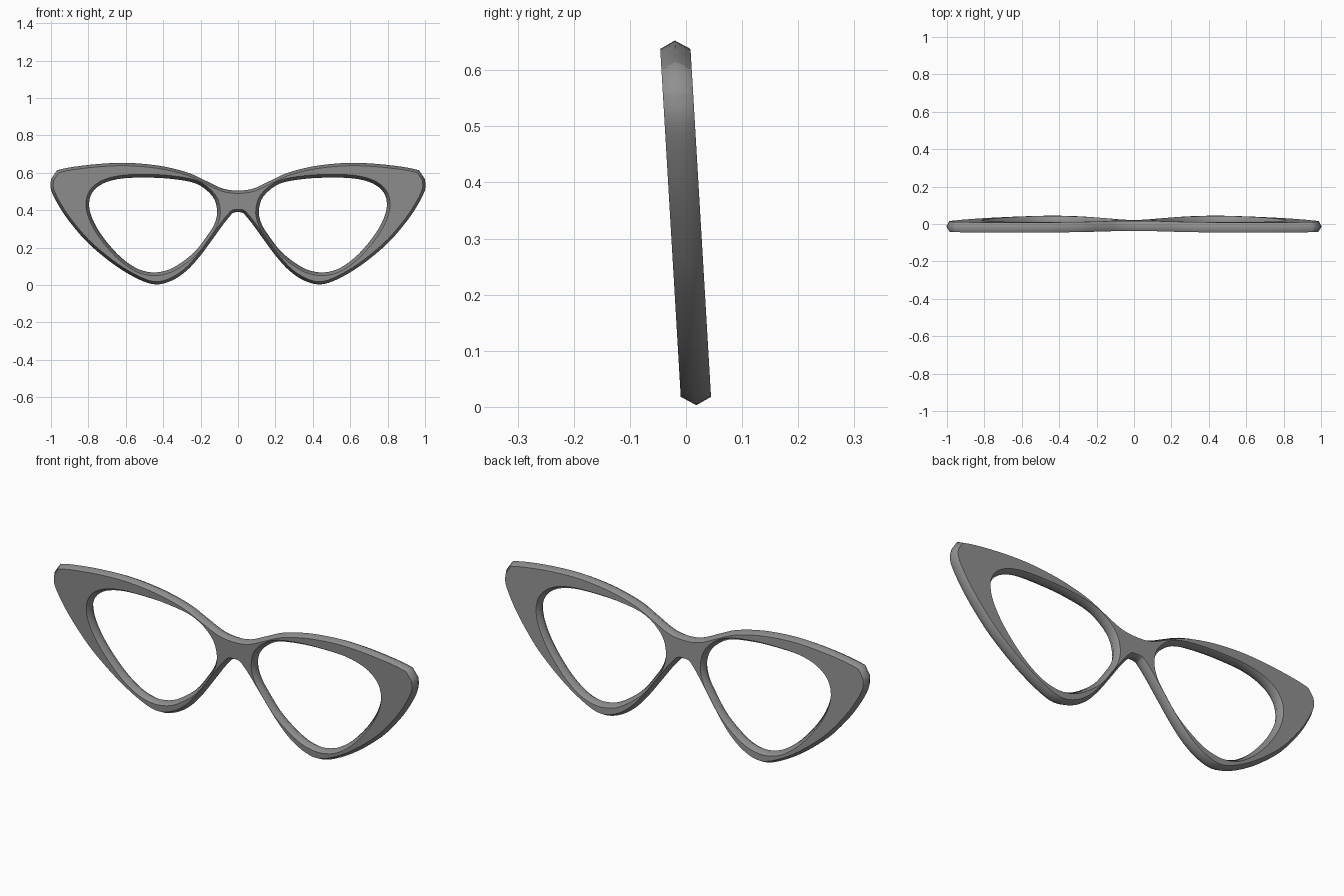
import bpy, bmesh
from mathutils import Vector

if "Cube" in bpy.data.objects:
    bpy.data.objects.remove(bpy.data.objects["Cube"])

HALF_THICK = 0.027
BEVEL = 0.015

# Right half of the outer silhouette, clockwise from bridge top to bridge underside
TOP = [(0, .505), (.08, .515), (.17, .556), (.26, .598), (.38, .63), (.5, .647),
       (.62, .653), (.757, .646), (.89, .63), (.967, .614)]
SIDE = [(1, .565), (.999, .505), (.947, .405), (.878, .31), (.787, .21), (.653, .102),
        (.53, .03), (.44, .003), (.355, .023), (.275, .076), (.205, .152),
        (.135, .246), (.072, .333), (.032, .38), (.018, .388), (0, .389)]
# Lens opening, clockwise
LENS = [(.112, .4), (.137, .475), (.222, .541), (.355, .567), (.49, .574), (.623, .569),
        (.72, .543), (.778, .496), (.796, .433), (.78, .358), (.729, .266), (.645, .166),
        (.565, .102), (.5, .074), (.43, .068), (.345, .093), (.237, .172),
        (.165, .263), (.124, .331)]


def spline(pts, before, after, steps=4):
    """Catmull-Rom through pts; before/after are the guide points at the ends."""
    p = [Vector(q) for q in [before] + pts + [after]]
    out = []
    for i in range(1, len(p) - 2):
        a, b, c, d = p[i - 1:i + 3]
        for k in range(steps):
            t = k / steps
            out.append(0.5 * (2 * b + (c - a) * t + (2 * a - 5 * b + 4 * c - d) * t ** 2
                              + (3 * b - a - 3 * c + d) * t ** 3))
    return out + [p[-2]]


def inset(loop, dist, ends=None):
    """Shift a clockwise loop to its right-hand side (inward for dist > 0)."""
    n = len(loop)
    out = []
    for i, p in enumerate(loop):
        prev = ends[0] if ends and i == 0 else loop[i - 1]
        nxt = ends[1] if ends and i == n - 1 else loop[(i + 1) % n]
        d1, d2 = (p - prev).normalized(), (nxt - p).normalized()
        n1, n2 = Vector((d1.y, -d1.x)), Vector((d2.y, -d2.x))
        m = (n1 + n2).normalized()
        out.append(p + m * dist / max(m.dot(n1), 0.5))
    return out


def flip(v):
    return Vector((-v[0], v[1]))


outer = spline(TOP, flip(TOP[1]), TOP[-1]) + spline(SIDE, SIDE[0], flip(SIDE[-2]))
outer_in = inset(outer, BEVEL, (flip(outer[1]), flip(outer[-2])))
lens = spline(LENS + LENS[:1], LENS[-1], LENS[1])[:-1]
lens_out = inset(lens, -0.017)

bm = bmesh.new()


def add_loop(loop, y):
    return [bm.verts.new((p.x, y, p.y)) for p in loop]


def walls(a, b, closed):
    n = len(a)
    for i in range(n if closed else n - 1):
        j = (i + 1) % n
        bm.faces.new((a[i], a[j], b[j], b[i]))


# Ridged rims: widest at the middle plane, bevelled to the front and back
mid_outer, mid_lens = add_loop(outer, 0), add_loop(lens, 0)
for y in (-HALF_THICK, HALF_THICK):
    o, h = add_loop(outer_in, y), add_loop(lens_out, y)
    walls(mid_outer, o, False)
    walls(mid_lens, h, True)
    # Flat face between rim and lens opening, with a crisp border
    edges = [bm.edges.new((o[0], o[-1]))]
    for loop, count in ((o, len(o) - 1), (h, len(h))):
        for i in range(count):
            edge = bm.edges.get((loop[i], loop[(i + 1) % len(loop)]))
            edge.smooth = False
            edges.append(edge)
    bmesh.ops.triangle_fill(bm, use_beauty=True, use_dissolve=False,
                            edges=edges, normal=(0, 1, 0))

# Mirror to the other side and weld on the centre line
for v in bm.verts:
    if abs(v.co.x) < 1e-4:
        v.co.x = 0
dup = bmesh.ops.duplicate(bm, geom=bm.verts[:] + bm.edges[:] + bm.faces[:])["geom"]
for g in dup:
    if isinstance(g, bmesh.types.BMVert):
        g.co.x = -g.co.x
bmesh.ops.remove_doubles(bm, verts=bm.verts[:], dist=1e-4)
bmesh.ops.recalc_face_normals(bm, faces=bm.faces[:])

# Slight forward lean of the whole frame; smooth rims
for v in bm.verts:
    v.co.y += 0.0187 - 0.059 * v.co.z
for f in bm.faces:
    f.smooth = True

mesh = bpy.data.meshes.new("glasses_frame")
bm.to_mesh(mesh)
bm.free()
frame = bpy.data.objects.new("glasses_frame", mesh)
bpy.context.collection.objects.link(frame)

# Dark grey plastic
plastic = bpy.data.materials.new("dark_plastic")
plastic.diffuse_color = (0.28, 0.28, 0.28, 1)
plastic.use_nodes = True
plastic.node_tree.nodes["Principled BSDF"].inputs["Base Color"].default_value = plastic.diffuse_color
mesh.materials.append(plastic)
